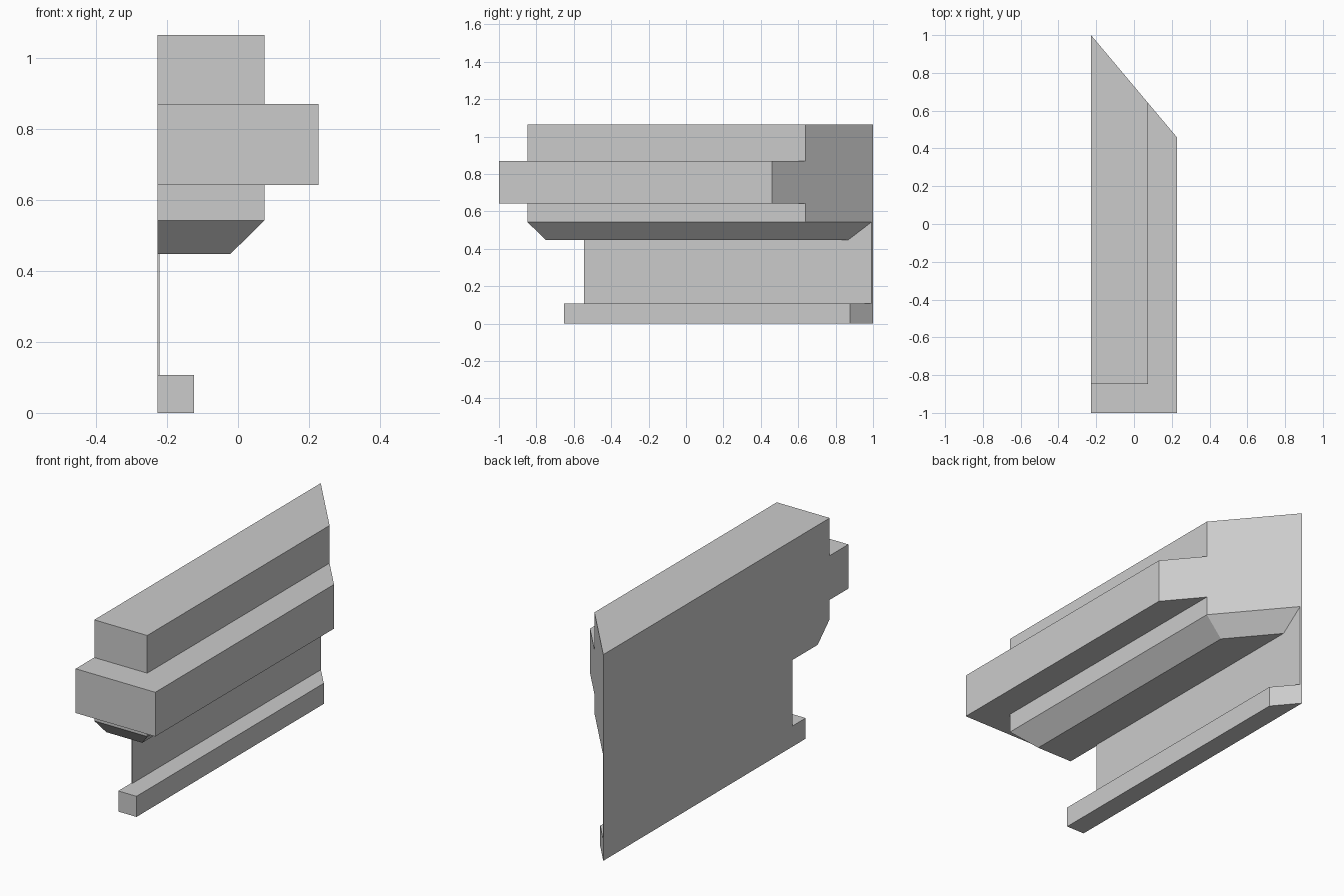
import bpy
import bmesh

if "Cube" in bpy.data.objects:
    bpy.data.objects.remove(bpy.data.objects["Cube"], do_unlink=True)

# Shared plaster grey
grey = bpy.data.materials.new("light_grey")
grey.use_nodes = True
colour = (0.6, 0.6, 0.6, 1)
grey.diffuse_color = colour
grey.node_tree.nodes["Principled BSDF"].inputs["Base Color"].default_value = colour

BACK_X = -0.2275     # flat rear plane of every part
MITRE_SLOPE = 1.19   # how fast the mitred end recedes


def mitred_part(name, rings):
    """Loft rings of (z, outer x, front y, mitre inset) into a closed solid."""
    bm = bmesh.new()
    loops = []
    for z, outer, front, inset in rings:
        end = 1 - inset
        outer_end = end - MITRE_SLOPE * (outer - BACK_X)
        corners = [(BACK_X, front), (outer, front), (outer, outer_end), (BACK_X, end)]
        loops.append([bm.verts.new((x, y, z)) for x, y in corners])
    bm.faces.new(list(reversed(loops[0])))
    bm.faces.new(loops[-1])
    for low, high in zip(loops, loops[1:]):
        for i in range(4):
            j = (i + 1) % 4
            a, b, c, d = low[i], low[j], high[j], high[i]
            # Skip strips with no area where a ledge meets the flat rear edge
            if (a.co - d.co).length < 1e-6 and (b.co - c.co).length < 1e-6:
                continue
            bm.faces.new((a, b, c, d))
    # Merge the ledge corners and drop flat slivers
    bmesh.ops.remove_doubles(bm, verts=bm.verts, dist=1e-5)
    bmesh.ops.dissolve_degenerate(bm, edges=bm.edges, dist=1e-5)
    bmesh.ops.recalc_face_normals(bm, faces=bm.faces)
    mesh = bpy.data.meshes.new(name)
    bm.to_mesh(mesh)
    bm.free()
    mesh.materials.append(grey)
    obj = bpy.data.objects.new(name, mesh)
    bpy.context.collection.objects.link(obj)
    return obj


# Upper body: chamfered underside, projecting band, narrower top
narrow = (0.075, -0.848, 0)
wide = (0.2275, -1.0, 0)
mitred_part("upper_body", [
    (0.4475, -0.022, -0.75, 0.125),
    (0.543, *narrow),
    (0.642, *narrow),
    (0.642, *wide),
    (0.8705, *wide),
    (0.8705, *narrow),
    (1.065, *narrow),
])

# Thin panel joining the body to the rail
panel = (-0.221, -0.545, 0)
mitred_part("thin_panel", [(0.1065, *panel), (0.543, *panel)])

# Low rail along the ground
rail = (-0.1235, -0.652, 0)
mitred_part("base_rail", [(0, *rail), (0.1065, *rail)])
